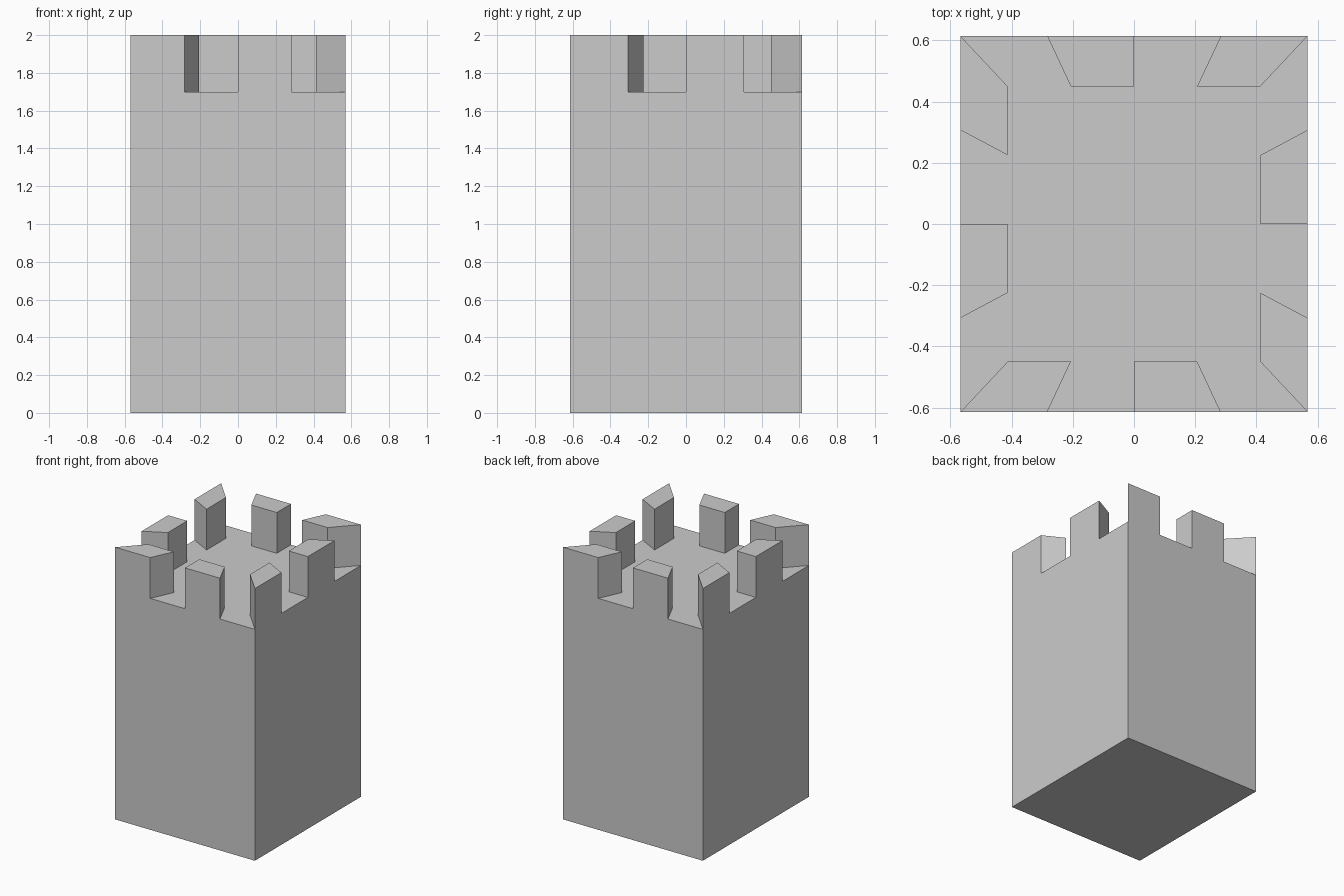
import bpy, bmesh

if "Cube" in bpy.data.objects:
    bpy.data.objects.remove(bpy.data.objects["Cube"])

HX, HY = 0.568, 0.615      # outer half sizes
IX, IY = 0.413, 0.45       # inner edge of the parapet
FLOOR, TOP = 1.70, 2.0
PER_SIDE = 4


def ring(bm, hx, hy, z):
    """Rectangle split into equal segments, counter-clockwise from front left."""
    corners = [(-hx, -hy), (hx, -hy), (hx, hy), (-hx, hy)]
    verts = []
    for i, (ax, ay) in enumerate(corners):
        bx, by = corners[(i + 1) % 4]
        for k in range(PER_SIDE):
            t = k / PER_SIDE
            verts.append(bm.verts.new((ax + (bx - ax) * t, ay + (by - ay) * t, z)))
    return verts


def bridge(bm, a, b):
    n = len(a)
    return [bm.faces.new((a[i], a[(i + 1) % n], b[(i + 1) % n], b[i])) for i in range(n)]


bm = bmesh.new()

# Tower body: base, walls, walkway ring and roof floor
base = ring(bm, HX, HY, 0)
outer = ring(bm, HX, HY, FLOOR)
inner = ring(bm, IX, IY, FLOOR)
bm.faces.new(base[::-1])
bridge(bm, base, outer)
walk = bridge(bm, outer, inner)
bm.faces.new(inner)

# Merlons: raise every second walkway segment
merlons = bmesh.ops.extrude_discrete_faces(bm, faces=walk[::2])["faces"]
for face in merlons:
    bmesh.ops.translate(bm, verts=face.verts[:], vec=(0, 0, TOP - FLOOR))

bmesh.ops.remove_doubles(bm, verts=bm.verts[:], dist=1e-4)
bmesh.ops.recalc_face_normals(bm, faces=bm.faces[:])

mesh = bpy.data.meshes.new("battlement_tower")
bm.to_mesh(mesh)
bm.free()
bpy.context.collection.objects.link(bpy.data.objects.new("battlement_tower", mesh))
